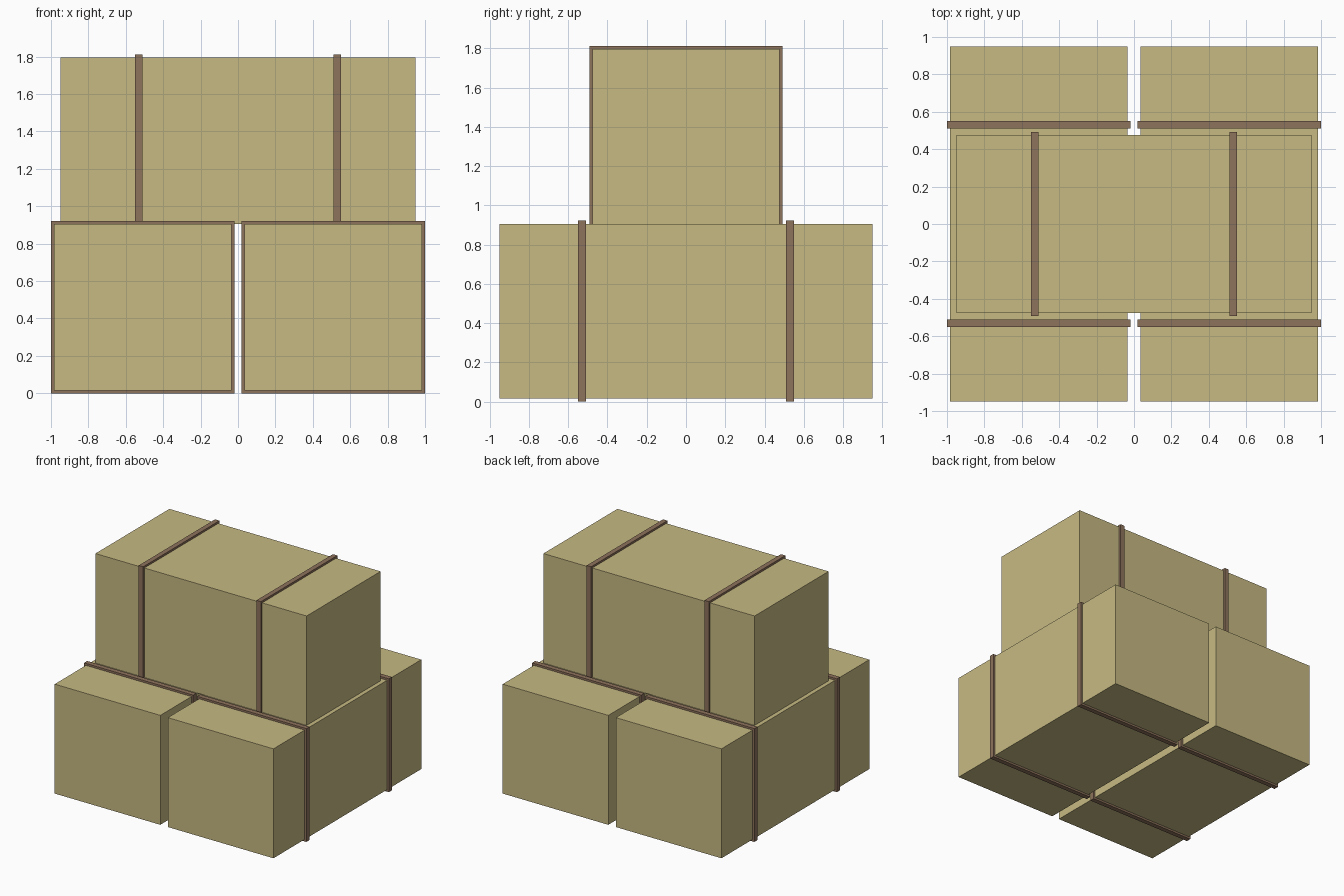
import bpy
import bmesh
from mathutils import Matrix, Vector

cube = bpy.data.objects.get("Cube")
if cube:
    bpy.data.objects.remove(cube, do_unlink=True)


def material(name, rgb):
    mat = bpy.data.materials.new(name)
    mat.use_nodes = True
    mat.diffuse_color = (*rgb, 1)
    mat.node_tree.nodes["Principled BSDF"].inputs["Base Color"].default_value = (*rgb, 1)
    return mat


STRAW = material("straw", (0.57, 0.49, 0.225))
TWINE = material("brown twine", (0.27, 0.17, 0.107))

LENGTH, WIDTH, HEIGHT = 1.9, 0.95, 0.89
LIP = 0.016          # how far a strap stands proud of its bale
STRAP_WIDTH = 0.04
STRAP_OFFSET = 0.53


def box(name, centre, size, mat, turned):
    """Flat-shaded block; turned blocks swap their x and y sizes."""
    if turned:
        size = (size[1], size[0], size[2])
    bm = bmesh.new()
    bmesh.ops.create_cube(bm, size=1, matrix=Matrix.Diagonal((*size, 1)))
    mesh = bpy.data.meshes.new(name)
    bm.to_mesh(mesh)
    bm.free()
    mesh.materials.append(mat)
    obj = bpy.data.objects.new(name, mesh)
    obj.location = centre
    bpy.context.collection.objects.link(obj)


def bale(name, centre, turned):
    """Straw block lying along y (or x when turned) with two straps round it."""
    centre = Vector(centre)
    box(name, centre, (WIDTH, LENGTH, HEIGHT), STRAW, turned)
    axis = Vector((1, 0, 0)) if turned else Vector((0, 1, 0))
    strap = (WIDTH + 2 * LIP, STRAP_WIDTH, HEIGHT + 2 * LIP)
    for label, side in (("first", -1), ("second", 1)):
        box(f"{name}_{label}_strap", centre + axis * side * STRAP_OFFSET,
            strap, TWINE, turned)


# Two bales side by side, and one laid across them
low = LIP + HEIGHT / 2
bale("left_bale", (0.509, 0, low), False)
bale("right_bale", (-0.509, 0, low), False)
bale("top_bale", (0, 0, low + HEIGHT), True)
